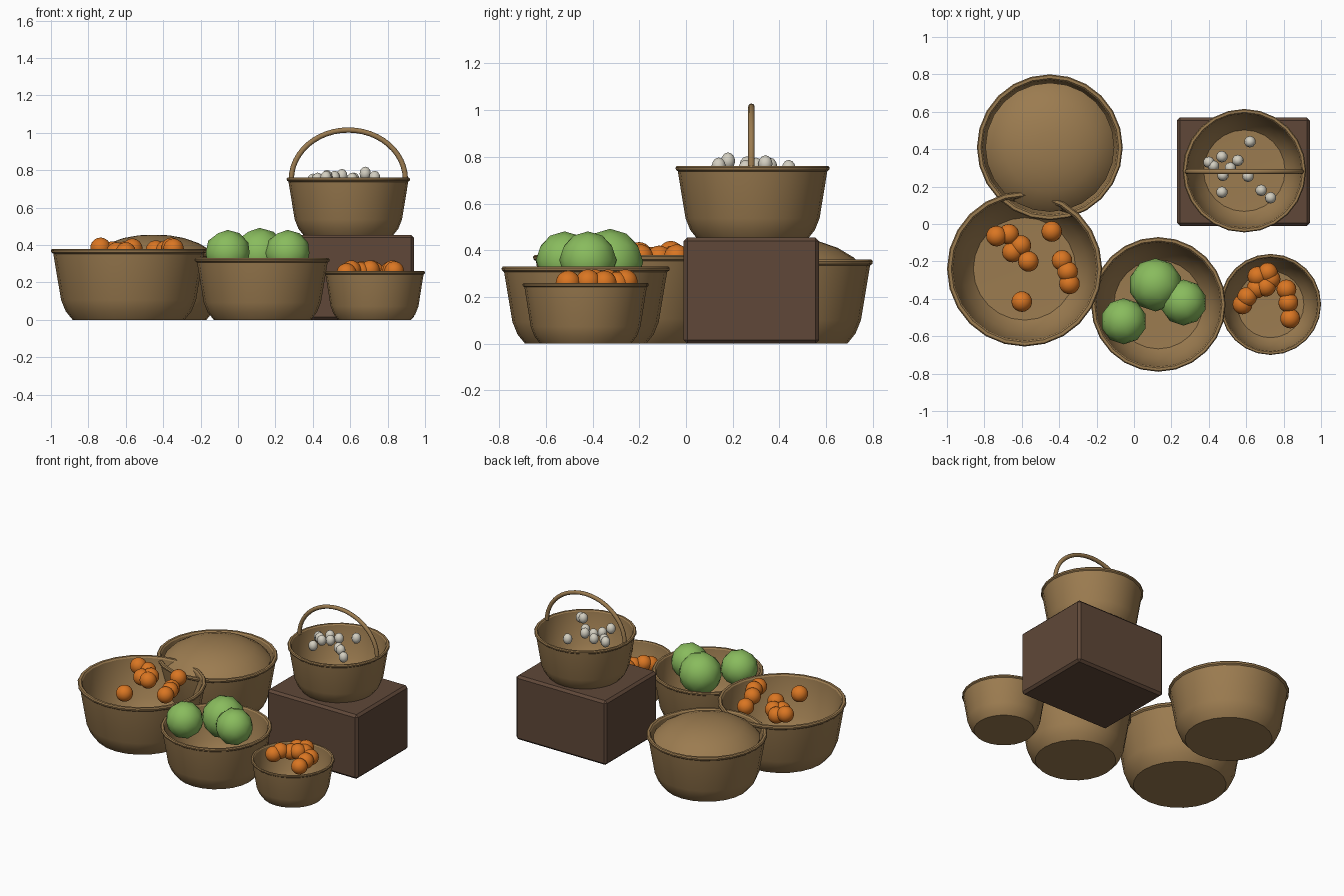
import bpy
import bmesh
import math
from mathutils import Matrix, Vector

cube = bpy.data.objects.get("Cube")
if cube:
    bpy.data.objects.remove(cube, do_unlink=True)


def material(name, rgb):
    mat = bpy.data.materials.new(name)
    mat.use_nodes = True
    mat.diffuse_color = (*rgb, 1)
    mat.node_tree.nodes["Principled BSDF"].inputs["Base Color"].default_value = (*rgb, 1)
    return mat


wicker = material("wicker brown", (0.33, 0.20, 0.08))
wood = material("dark wood", (0.115, 0.064, 0.04))
green = material("leaf green", (0.25, 0.50, 0.11))
orange = material("fruit orange", (0.70, 0.18, 0.016))
white = material("egg white", (0.65, 0.62, 0.53))


def finish(bm, name, mat, location=(0, 0, 0), angle=30):
    """Turn a bmesh into a named, smooth shaded object."""
    mesh = bpy.data.meshes.new(name)
    bmesh.ops.recalc_face_normals(bm, faces=bm.faces)
    bm.to_mesh(mesh)
    bm.free()
    mesh.materials.append(mat)
    obj = bpy.data.objects.new(name, mesh)
    obj.location = location
    bpy.context.collection.objects.link(obj)
    bpy.ops.object.select_all(action="DESELECT")
    obj.select_set(True)
    bpy.context.view_layer.objects.active = obj
    bpy.ops.object.shade_smooth_by_angle(angle=math.radians(angle))
    return obj


def lathe(name, profile, mat, location, sides=24):
    """Spin a profile of (radius, height) points around z."""
    bm = bmesh.new()
    verts = [bm.verts.new((r, 0, z)) for r, z in profile]
    edges = [bm.edges.new(pair) for pair in zip(verts, verts[1:])]
    bmesh.ops.spin(bm, geom=verts + edges, cent=(0, 0, 0), axis=(0, 0, 1),
                   angle=math.tau, steps=sides, use_duplicate=False)
    bmesh.ops.remove_doubles(bm, verts=bm.verts, dist=0.0005)
    return finish(bm, name, mat, location)


def basket(name, x, y, z, radius, height):
    """Open bowl with a flared wall, a rounded lip and a hollow inside."""
    r, h = radius, height
    t = 0.06 * r
    outer = [(0, 0), (0.72 * r, 0), (0.81 * r, 0.12 * h), (0.87 * r, 0.28 * h),
             (0.97 * r, 0.93 * h), (0.995 * r, 0.95 * h), (r, 0.98 * h)]
    lip = [(0.985 * r, h), (0.945 * r, h), (0.925 * r, 0.975 * h)]
    inner = [(0.92 * r, 0.93 * h), (0.87 * r - t, 0.29 * h),
             (0.72 * r - t, 0.1 * h), (0, 0.08 * h)]
    lathe(name, outer + lip + inner, wicker, (x, y, z))


def balls(name, mat, radius, points, subdivisions=3, stretch=1.0):
    """One round item per (x, y, z) point."""
    for i, point in enumerate(points, 1):
        bm = bmesh.new()
        bmesh.ops.create_icosphere(bm, subdivisions=subdivisions, radius=radius,
                                   matrix=Matrix.Diagonal((1, 1, stretch, 1)))
        finish(bm, f"{name}_{i}", mat, point)


# Wooden crate with bevelled edges
bm = bmesh.new()
bmesh.ops.create_cube(bm, size=1)
bmesh.ops.scale(bm, vec=Vector((0.71, 0.58, 0.455)), verts=bm.verts)
bmesh.ops.bevel(bm, geom=bm.edges[:], offset=0.016, segments=1, affect="EDGES")
finish(bm, "crate", wood, (0.585, 0.28, 0.2275))

# Baskets
basket("large_basket", -0.585, -0.24, 0, 0.415, 0.38)
basket("middle_basket", 0.13, -0.43, 0, 0.36, 0.33)
basket("small_basket", 0.73, -0.43, 0, 0.27, 0.26)
basket("back_basket", -0.45, 0.41, 0, 0.39, 0.36)
basket("handled_basket", 0.59, 0.285, 0.45, 0.33, 0.31)

# Heaped filling of the back basket
lathe("heaped_filling",
      [(0, 0.455), (0.08, 0.452), (0.16, 0.438), (0.24, 0.41),
       (0.31, 0.368), (0.345, 0.33), (0.33, 0.25)],
      wicker, (-0.45, 0.41, 0))

# Arched handle: a round tube swept along a half ellipse
bm = bmesh.new()
rings = []
for i in range(25):
    a = math.pi * i / 24
    out = Vector((math.cos(a) * 0.27, 0, math.sin(a) * 0.305)).normalized()
    centre = Vector((math.cos(a) * 0.305, 0, math.sin(a) * 0.265))
    rings.append([bm.verts.new(centre + 0.014 * (out * math.cos(b) + Vector((0, math.sin(b), 0))))
                  for b in (math.tau * k / 8 for k in range(8))])
for low, high in zip(rings, rings[1:]):
    for k in range(8):
        n = (k + 1) % 8
        bm.faces.new((low[k], low[n], high[n], high[k]))
bm.faces.new(rings[0])
bm.faces.new(rings[-1])
finish(bm, "basket_handle", wicker, (0.59, 0.28, 0.75), 50)

# Cabbages
balls("big_cabbage", green, 0.142, [(0.115, -0.325, 0.35)], 2)
balls("cabbage", green, 0.123, [(-0.055, -0.52, 0.358), (0.265, -0.42, 0.358)], 2)

# Oranges in the large basket
balls("orange", orange, 0.055, [
    (-0.735, -0.065, 0.385), (-0.67, -0.055, 0.365), (-0.65, -0.15, 0.36),
    (-0.605, -0.115, 0.365), (-0.565, -0.2, 0.38), (-0.44, -0.04, 0.37),
    (-0.385, -0.195, 0.37), (-0.355, -0.255, 0.385), (-0.345, -0.32, 0.38),
    (-0.6, -0.415, 0.36)])

# Oranges in the small basket
balls("small_orange", orange, 0.053, [
    (0.58, -0.43, 0.25), (0.605, -0.39, 0.265), (0.655, -0.345, 0.255),
    (0.66, -0.28, 0.26), (0.715, -0.26, 0.265), (0.705, -0.335, 0.265),
    (0.73, -0.295, 0.255), (0.815, -0.35, 0.26), (0.825, -0.42, 0.265),
    (0.835, -0.505, 0.26)])

# Eggs in the handled basket
balls("egg", white, 0.031, [
    (0.4, 0.33, 0.745), (0.425, 0.31, 0.75), (0.47, 0.36, 0.76),
    (0.555, 0.34, 0.77), (0.62, 0.44, 0.75), (0.515, 0.3, 0.76),
    (0.475, 0.26, 0.765), (0.47, 0.17, 0.76), (0.61, 0.255, 0.75),
    (0.68, 0.18, 0.782), (0.73, 0.14, 0.76)], 2, 1.2)
